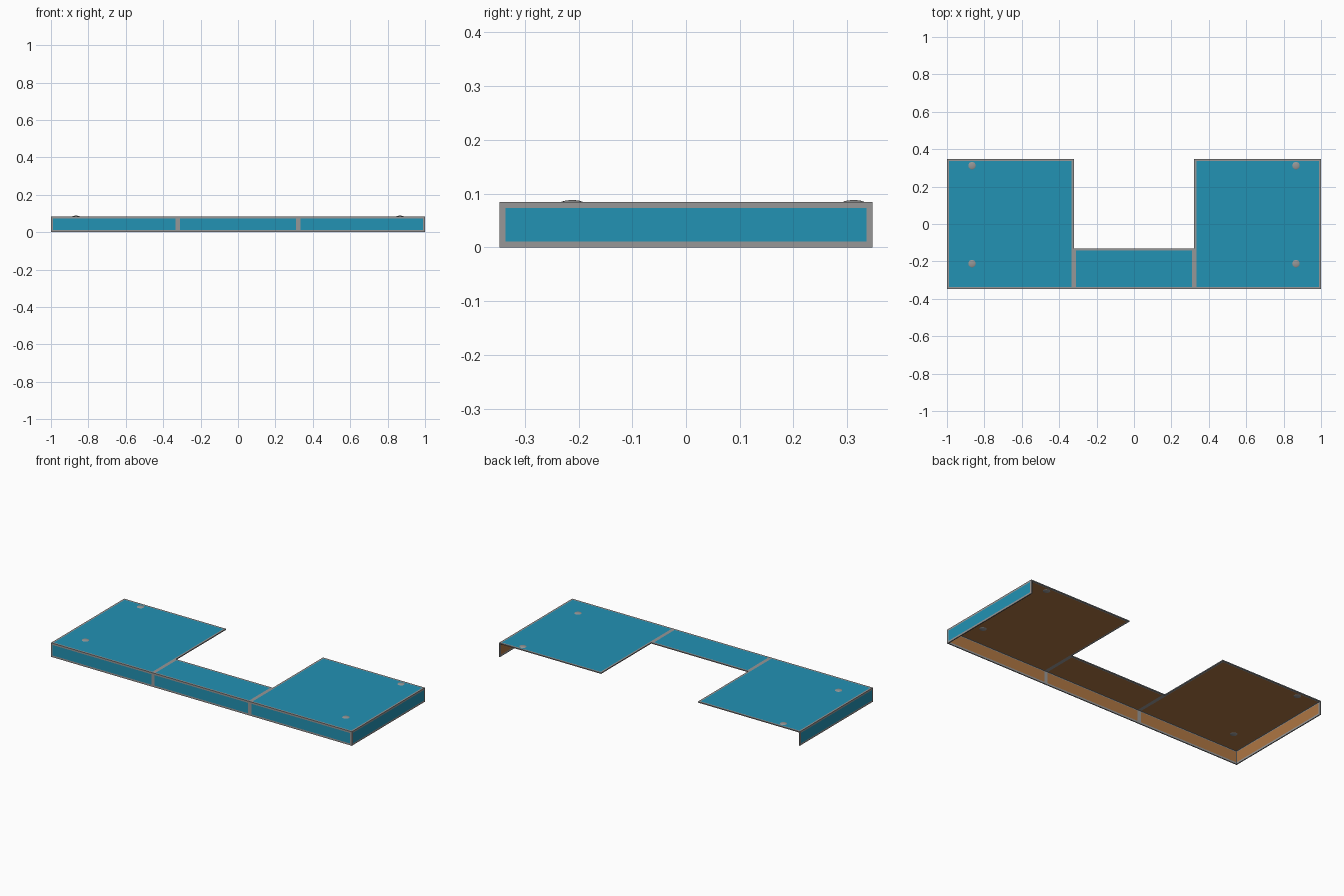
import bpy, bmesh
from mathutils import Vector

if "Cube" in bpy.data.objects:
    bpy.data.objects.remove(bpy.data.objects["Cube"])

W, D, H = 1.0, 0.347, 0.0845   # half width, half depth, height
T, RIM, SPLIT = 0.006, 0.011, 0.322


def mat(name, rgb):
    m = bpy.data.materials.new(name)
    m.diffuse_color = (*rgb, 1)
    m.use_nodes = True
    m.node_tree.nodes["Principled BSDF"].inputs["Base Color"].default_value = m.diffuse_color
    return m


grey = mat("trim grey", (0.31, 0.31, 0.31))
blue = mat("panel blue", (0.016, 0.287, 0.456))
brown = mat("inside brown", (0.42, 0.18, 0.055))


def panel(name, lo, hi, normal):
    """Thin board: grey rim and edges, blue outer field, brown inner field."""
    lo, hi, n = Vector(lo), Vector(hi), Vector(normal)
    bm = bmesh.new()
    bmesh.ops.create_cube(bm, size=1)
    for v in bm.verts:
        v.co = (lo + hi) / 2 + v.co * (hi - lo)
    bm.normal_update()
    big = [f for f in bm.faces if abs(f.normal.dot(n)) > 0.9]
    bmesh.ops.inset_individual(bm, faces=big, thickness=RIM, use_even_offset=True)
    for f in big:
        f.material_index = 1 if f.normal.dot(n) > 0 else 2
    me = bpy.data.meshes.new(name)
    bm.to_mesh(me)
    bm.free()
    for m in (grey, blue, brown):
        me.materials.append(m)
    bpy.context.collection.objects.link(bpy.data.objects.new(name, me))


# Table tops and front boards, in three bays
bays = (("left", -W, -SPLIT, D), ("middle", -SPLIT, SPLIT, -0.13), ("right", SPLIT, W, D))
for side, x0, x1, back in bays:
    panel(side + "_top", (x0, -D, H - T), (x1, back, H), (0, 0, 1))
    panel(side + "_front_board", (x0, -D, 0), (x1, -D + T, H), (0, -1, 0))

# End boards
panel("left_end_board", (-W, -D, 0), (-W + T, D, H), (-1, 0, 0))
panel("right_end_board", (W - T, -D, 0), (W, D, H), (1, 0, 0))

# Flat domed studs near the outer corners of the tops
for sx in (-1, 1):
    for y in (-0.212, 0.312):
        bpy.ops.mesh.primitive_uv_sphere_add(segments=20, ring_count=10, radius=1,
                                             location=(sx * 0.866, y, H - T / 2))
        stud = bpy.context.object
        stud.name = "stud"
        stud.scale = (0.023, 0.023, 0.0065)
        stud.data.materials.append(grey)
        bpy.ops.object.shade_smooth_by_angle()
